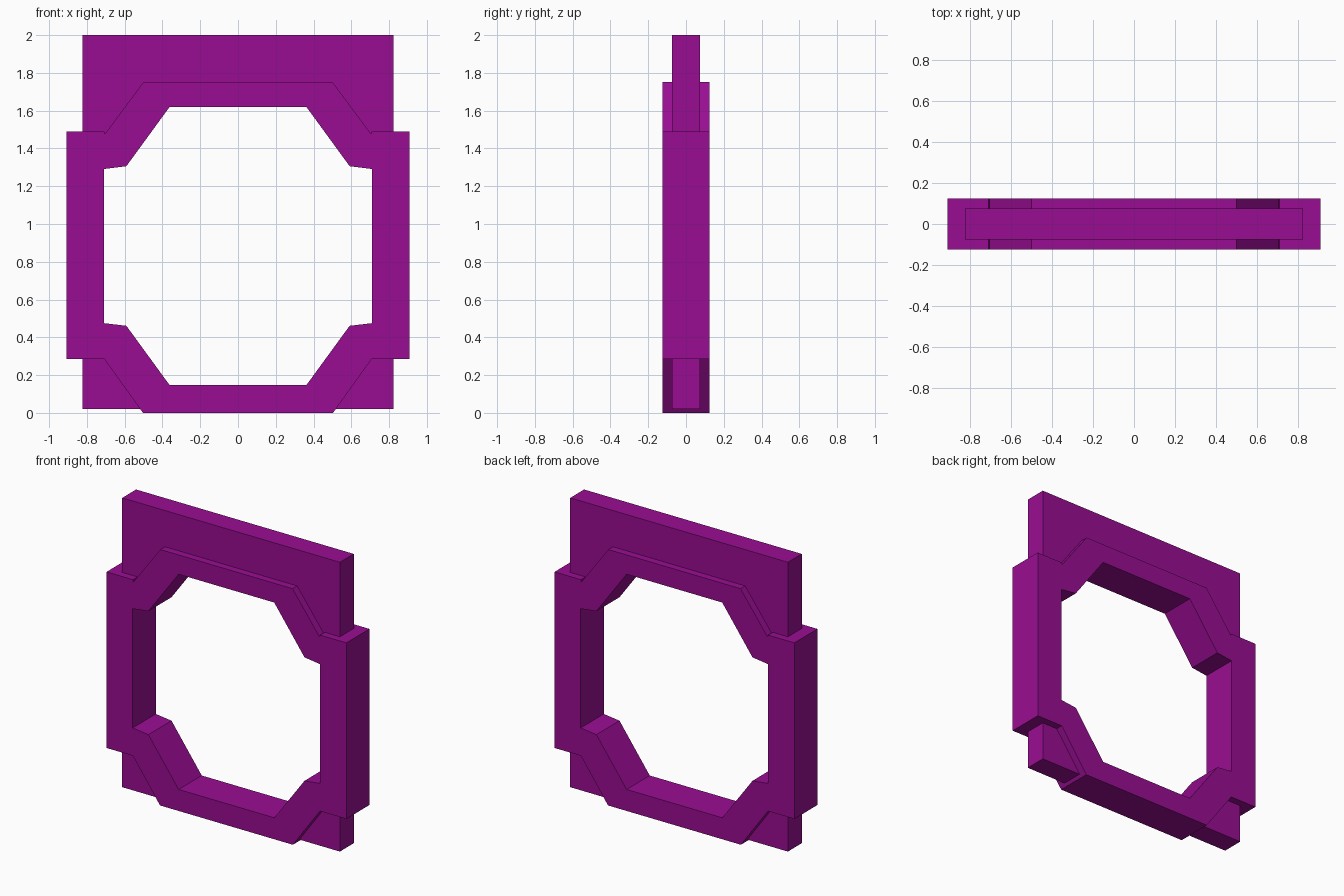
import bpy
from math import pi

if "Cube" in bpy.data.objects:
    bpy.data.objects.remove(bpy.data.objects["Cube"])

purple = bpy.data.materials.new("purple")
purple.diffuse_color = (0.32, 0.004, 0.29, 1)
purple.use_nodes = True
purple.node_tree.nodes["Principled BSDF"].inputs["Base Color"].default_value = purple.diffuse_color


def mirrored(half):
    """Close a right-hand outline (bottom to top) with its mirror image."""
    return half + [(-x, z) for x, z in reversed(half)]


def plate(name, outer, hole, depth):
    """Extruded flat ring: outer outline minus hole, centred on y = 0."""
    curve = bpy.data.curves.new(name, 'CURVE')
    curve.dimensions = '2D'
    curve.fill_mode = 'BOTH'
    curve.extrude = depth / 2
    for half in (outer, hole):
        pts = mirrored(half)
        s = curve.splines.new('POLY')
        s.points.add(len(pts) - 1)
        for p, (x, z) in zip(s.points, pts):
            p.co = (x, z, 0, 1)
        s.use_cyclic_u = True
    obj = bpy.data.objects.new(name, curve)
    bpy.context.collection.objects.link(obj)
    obj.rotation_euler.x = pi / 2
    bpy.ops.object.select_all(action='DESELECT')
    obj.select_set(True)
    bpy.context.view_layer.objects.active = obj
    bpy.ops.object.convert(target='MESH')
    obj = bpy.context.object
    bpy.ops.object.transform_apply(location=False, rotation=True, scale=False)
    obj.data.materials.clear()
    obj.data.materials.append(purple)
    for poly in obj.data.polygons:
        poly.use_smooth = False
    return obj


# Thick octagonal frame with stepped side posts
plate("door_frame",
      [(0.503, 0), (0.708, 0.285), (0.908, 0.285), (0.908, 1.49),
       (0.708, 1.49), (0.705, 1.476), (0.5, 1.752)],
      [(0.362, 0.147), (0.591, 0.461), (0.71, 0.475), (0.71, 1.291),
       (0.591, 1.306), (0.362, 1.62)],
      0.25)

# Thinner wall panel, its opening hidden inside the frame
plate("wall_panel",
      [(0.824, 0.02), (0.824, 2.0)],
      [(0.43, 0.08), (0.65, 0.37), (0.76, 0.38), (0.76, 1.39),
       (0.65, 1.395), (0.43, 1.685)],
      0.15)
